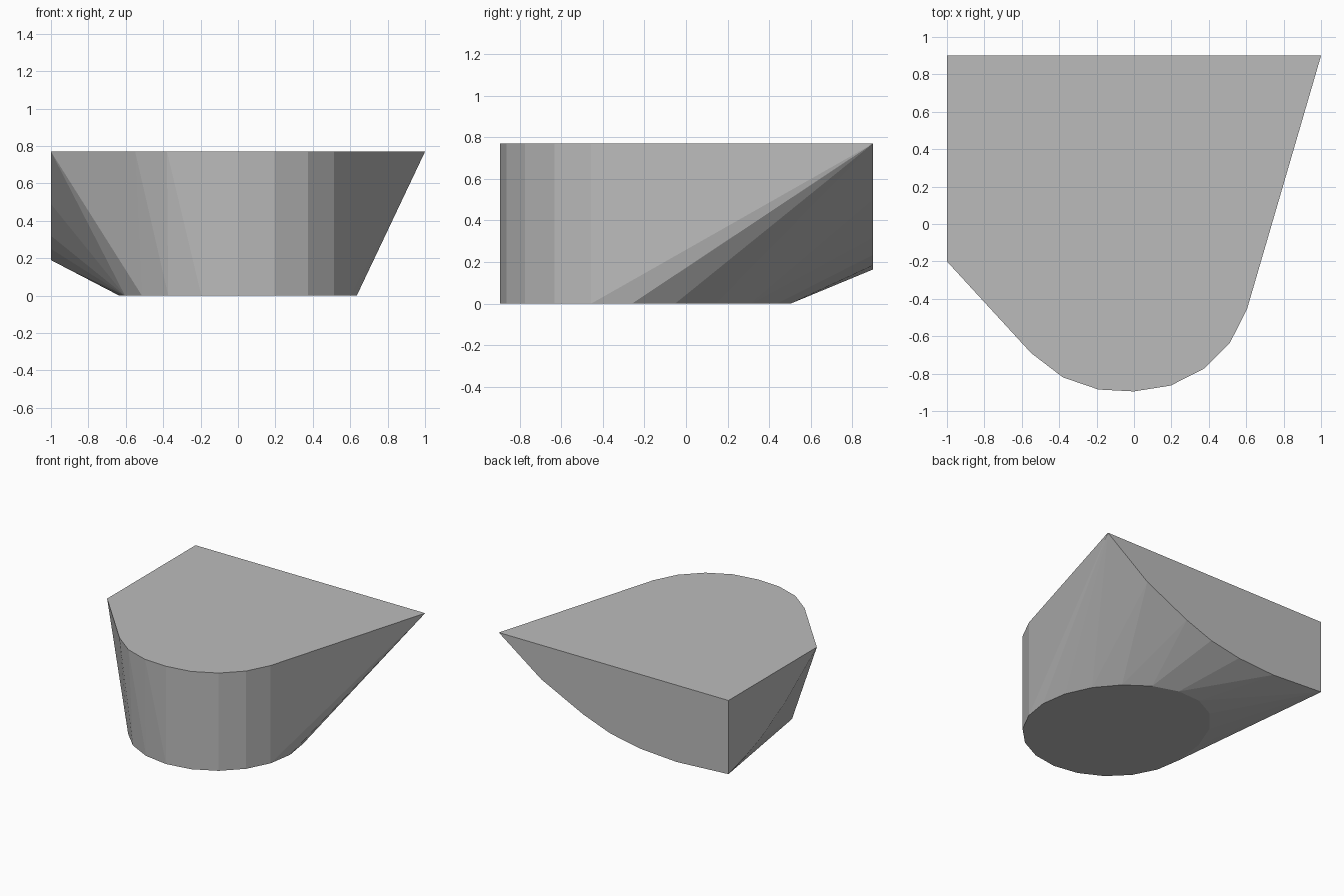
import bpy
import bmesh
from math import sin, cos, radians

default_cube = bpy.data.objects.get("Cube")
if default_cube:
    bpy.data.objects.remove(default_cube, do_unlink=True)

HEIGHT = 0.77
RADIUS = 0.635
CENTRE_Y = -0.26
BACK_Y = 0.9
SIDE_X = -1.0


def oval_point(degrees, z):
    """Point on the base oval, measured from the front; its back half is stretched."""
    angle = radians(degrees)
    stretch = 1.0 if cos(angle) > 0 else 1.2 - 0.15 * sin(angle)
    return (RADIUS * sin(angle), CENTRE_Y - RADIUS * cos(angle) * stretch, z)


def make_material(name, colour):
    material = bpy.data.materials.new(name)
    material.use_nodes = True
    material.diffuse_color = colour
    material.node_tree.nodes["Principled BSDF"].inputs["Base Color"].default_value = colour
    return material


def hull_object(name, points, material):
    """Wrap the section outlines in one flat-faced convex skin."""
    bm = bmesh.new()
    for point in points:
        bm.verts.new(point)
    result = bmesh.ops.convex_hull(bm, input=bm.verts[:])
    unused = [v for v in bm.verts if not v.link_faces]
    bmesh.ops.delete(bm, geom=unused, context='VERTS')
    bmesh.ops.dissolve_limit(bm, angle_limit=radians(0.5),
                             verts=bm.verts[:], edges=bm.edges[:])
    bmesh.ops.recalc_face_normals(bm, faces=bm.faces[:])
    mesh = bpy.data.meshes.new(name)
    bm.to_mesh(mesh)
    bm.free()
    mesh.materials.append(material)
    obj = bpy.data.objects.new(name, mesh)
    bpy.context.collection.objects.link(obj)
    return obj


# Flat base oval
outline = [oval_point(step, 0) for step in range(0, 360, 18)]

# Top face: rounded front, straight right flank, square back corner
outline += [oval_point(step, HEIGHT) for step in range(0, 90, 18)]
top_corners = [(-0.19, -0.885), (-0.38, -0.82), (-0.55, -0.69),
               (SIDE_X, -0.2), (SIDE_X, BACK_Y), (1.0, BACK_Y)]
outline += [(x, y, HEIGHT) for x, y in top_corners]

# Curved lower edge of the flat back face
back_curve = [(0.63, 0.5), (0.26, 0.32), (0.03, 0.235),
              (-0.23, 0.185), (-0.55, 0.165), (SIDE_X, 0.19)]
outline += [(x, BACK_Y, z) for x, z in back_curve]

# Curved lower edge of the flat side face
side_curve = [(0.69, 0.25), (0.5, 0.32), (0.19, 0.49)]
outline += [(SIDE_X, y, z) for y, z in side_curve]

grey = make_material("plain grey", (0.5, 0.5, 0.5, 1.0))
hull_object("tapered_block", outline, grey)
